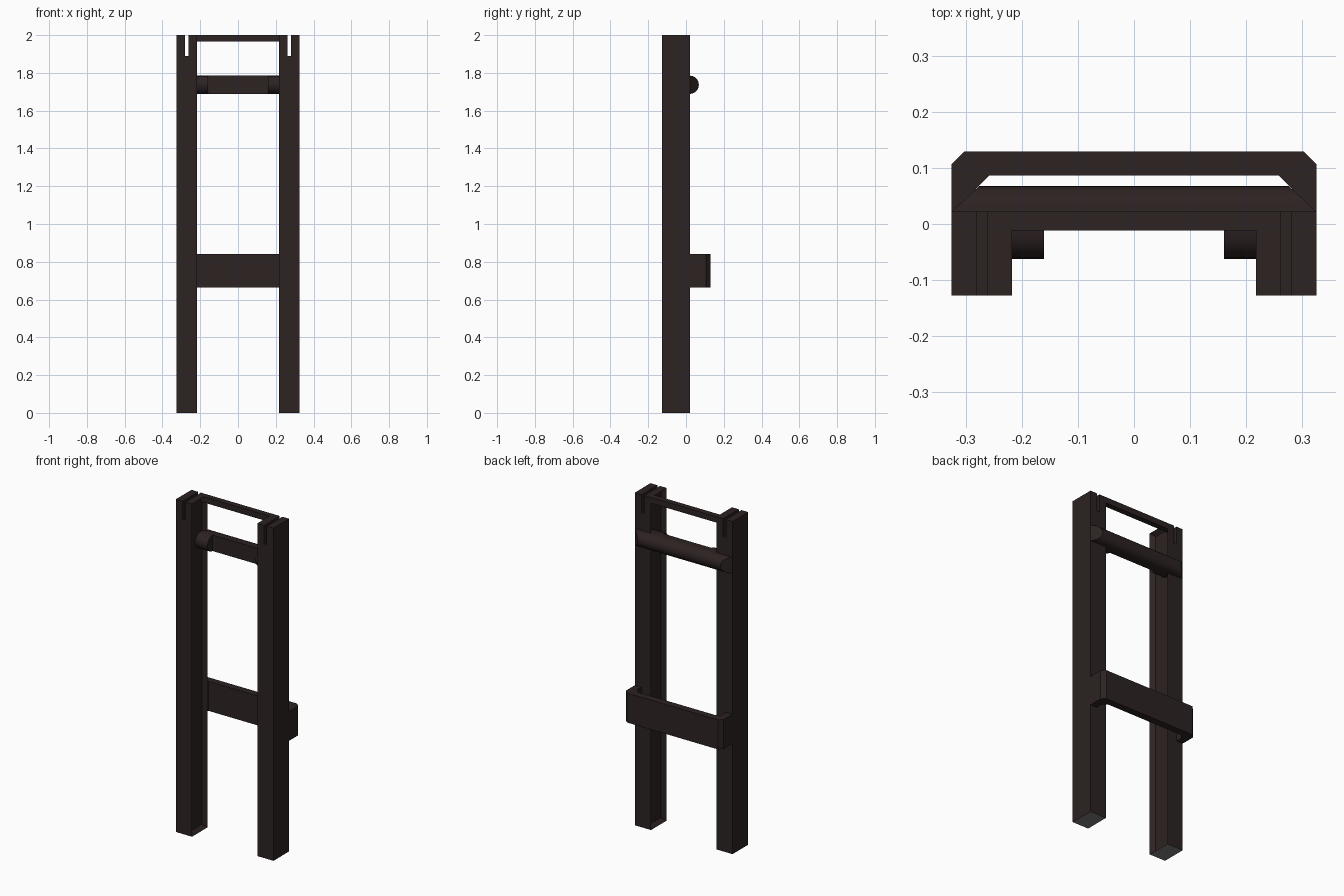
import bpy, bmesh, math
from mathutils import Vector

cube = bpy.data.objects.get("Cube")
if cube:
    bpy.data.objects.remove(cube, do_unlink=True)


def material(name, color):
    mat = bpy.data.materials.new(name)
    mat.use_nodes = True
    mat.diffuse_color = color
    node = next(n for n in mat.node_tree.nodes if n.type == 'BSDF_PRINCIPLED')
    node.inputs["Base Color"].default_value = color
    return mat


WOOD = material("dark_brown_wood", (0.026, 0.016, 0.016, 1))
GREY = material("grey_foot", (0.2, 0.2, 0.2, 1))

OUT, IN = 0.325, 0.217          # post sides
FRONT, BACK, TOP = -0.127, 0.022, 2.0
BAR_Z, BAR_R = 1.737, 0.048     # upper rail centre and radius


def prism(points, offset):
    """Extrude a closed outline along a vector."""
    bm = bmesh.new()
    face = bm.faces.new([bm.verts.new(p) for p in points])
    new = bmesh.ops.extrude_face_region(bm, geom=[face])["geom"]
    bmesh.ops.translate(bm, verts=[v for v in new if isinstance(v, bmesh.types.BMVert)],
                        vec=Vector(offset))
    bmesh.ops.recalc_face_normals(bm, faces=bm.faces)
    return bm


def finish(name, bm, smooth=False):
    mesh = bpy.data.meshes.new(name)
    bm.to_mesh(mesh)
    bm.free()
    mesh.materials.append(WOOD)
    mesh.materials.append(GREY)
    obj = bpy.data.objects.new(name, mesh)
    bpy.context.collection.objects.link(obj)
    if smooth:
        bpy.ops.object.select_all(action='DESELECT')
        obj.select_set(True)
        bpy.context.view_layer.objects.active = obj
        bpy.ops.object.shade_smooth_by_angle(angle=math.radians(35))
    return obj


def box(name, x0, x1, y0, y1, z0, z1):
    return finish(name, prism([(x0, y0, z0), (x1, y0, z0), (x1, y1, z0), (x0, y1, z0)],
                              (0, 0, z1 - z0)))


def half_round(x, y, depth):
    """Half-round outline in the YZ plane, bulging by depth from y."""
    steps = 12
    return [(x, y + depth * math.sin(math.pi * i / steps),
             BAR_Z + BAR_R * math.cos(math.pi * i / steps)) for i in range(steps + 1)]


for side, label in ((1, "left"), (-1, "right")):
    # Post with a slot in its top and a framed recess on its inner face
    outline = [(IN, 0), (OUT, 0), (OUT, TOP), (0.28, TOP), (0.28, 1.89),
               (0.262, 1.89), (0.262, TOP), (IN, TOP)]
    bm = prism([(side * x, FRONT, z) for x, z in outline], (0, BACK - FRONT, 0))
    inner = [f for f in bm.faces if f.normal.x * side < -0.9
             and abs(f.calc_center_median().x) < IN + 0.01]
    bmesh.ops.inset_region(bm, faces=inner, thickness=0.02, use_even_offset=True)
    bmesh.ops.translate(bm, verts=inner[0].verts[:], vec=(side * 0.025, 0, 0))
    for f in bm.faces:
        f.material_index = int(f.normal.z < -0.9 and f.calc_center_median().z < 0.01)
    finish(label + "_post", bm)

    # Half-round rest on the inside of the post
    bm = prism(half_round(side * 0.16, -0.012, -0.05), (side * 0.085, 0, 0))
    finish(label + "_rail_rest", bm, smooth=True)

# Thin bar joining the post tops
box("top_bar", -0.262, 0.262, -0.012, BACK, 1.965, TOP)

# Upper rail: core between the posts and a half-round back with mitred ends
box("upper_rail_core", -0.24, 0.24, -0.012, BACK, BAR_Z - BAR_R, BAR_Z + BAR_R)
bm = prism(half_round(-OUT, BACK, 0.046), (2 * OUT, 0, 0))
for v in bm.verts:
    v.co.x -= math.copysign((v.co.y - BACK) * 1.08, v.co.x)
finish("upper_rail_back", bm, smooth=True)

# Lower bracket: chamfered U around the back
half = [(OUT, BACK), (OUT, 0.107), (0.303, 0.129)]
inside = [(0.258, 0.086), (0.282, 0.062), (0.282, BACK)]
path = (half + [(-x, y) for x, y in reversed(half)]
        + [(-x, y) for x, y in reversed(inside)] + inside)
finish("lower_bracket", prism([(x, y, 0.665) for x, y in path], (0, 0, 0.177)))
